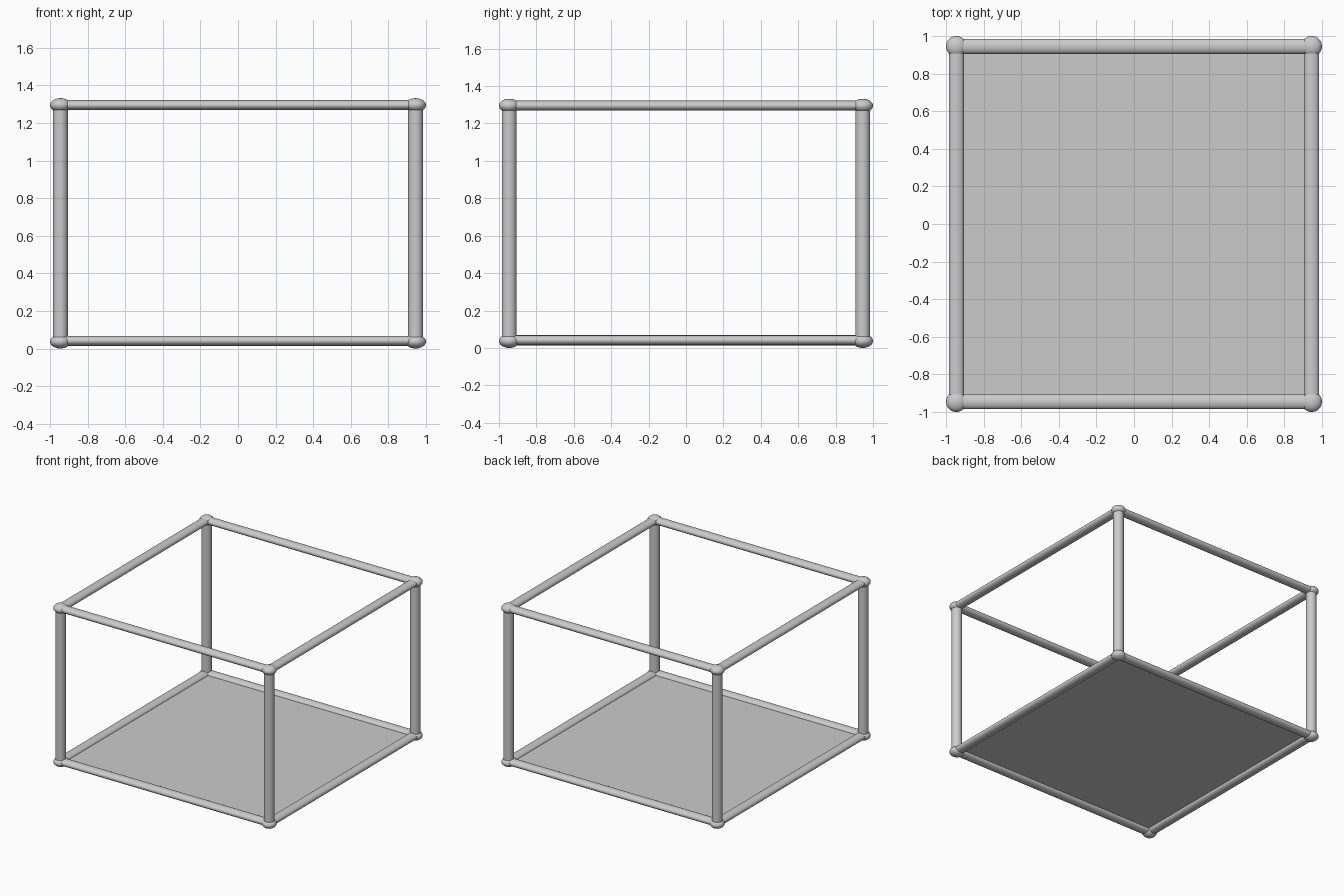
import bpy
from math import pi

if "Cube" in bpy.data.objects:
    bpy.data.objects.remove(bpy.data.objects["Cube"])

C = 0.945            # corner offset in x and y
LOW, HIGH = 0.037, 1.295
R = 0.04             # tube radius
SQUASH = 0.67        # everything is flattened in z


def smooth(obj):
    bpy.ops.object.select_all(action='DESELECT')
    obj.select_set(True)
    bpy.context.view_layer.objects.active = obj
    bpy.ops.object.transform_apply(location=False, rotation=True, scale=True)
    bpy.ops.object.shade_smooth_by_angle(angle=pi / 6)


def tube(name, loc, length, rot=(0, 0, 0), scale=(1, 1, 1)):
    bpy.ops.mesh.primitive_cylinder_add(vertices=32, radius=R, depth=length,
                                        location=loc, rotation=rot)
    obj = bpy.context.object
    obj.name = name
    obj.scale = scale
    smooth(obj)


# Horizontal rails, oval in section, on the lower and upper squares
for level, z in (("lower", LOW + 0.004), ("upper", HIGH)):
    for s in (-1, 1):
        tube(f"{level}_rail_x", (0, s * C, z), 2 * C, (0, pi / 2, 0), (SQUASH, 1, 1))
        tube(f"{level}_rail_y", (s * C, 0, z), 2 * C, (pi / 2, 0, 0), (1, SQUASH, 1))

# Round upright posts and flattened corner balls
for sx in (-1, 1):
    for sy in (-1, 1):
        tube("corner_post", (sx * C, sy * C, (LOW + HIGH) / 2), HIGH - LOW)
        for z in (LOW, HIGH):
            bpy.ops.mesh.primitive_uv_sphere_add(segments=32, ring_count=16, radius=0.055,
                                                 location=(sx * C, sy * C, z))
            ball = bpy.context.object
            ball.name = "corner_ball"
            ball.scale.z = SQUASH
            smooth(ball)

# Floor sheet
bpy.ops.mesh.primitive_plane_add(size=2 * C, location=(0, 0, LOW + 0.008))
bpy.context.object.name = "floor_panel"
